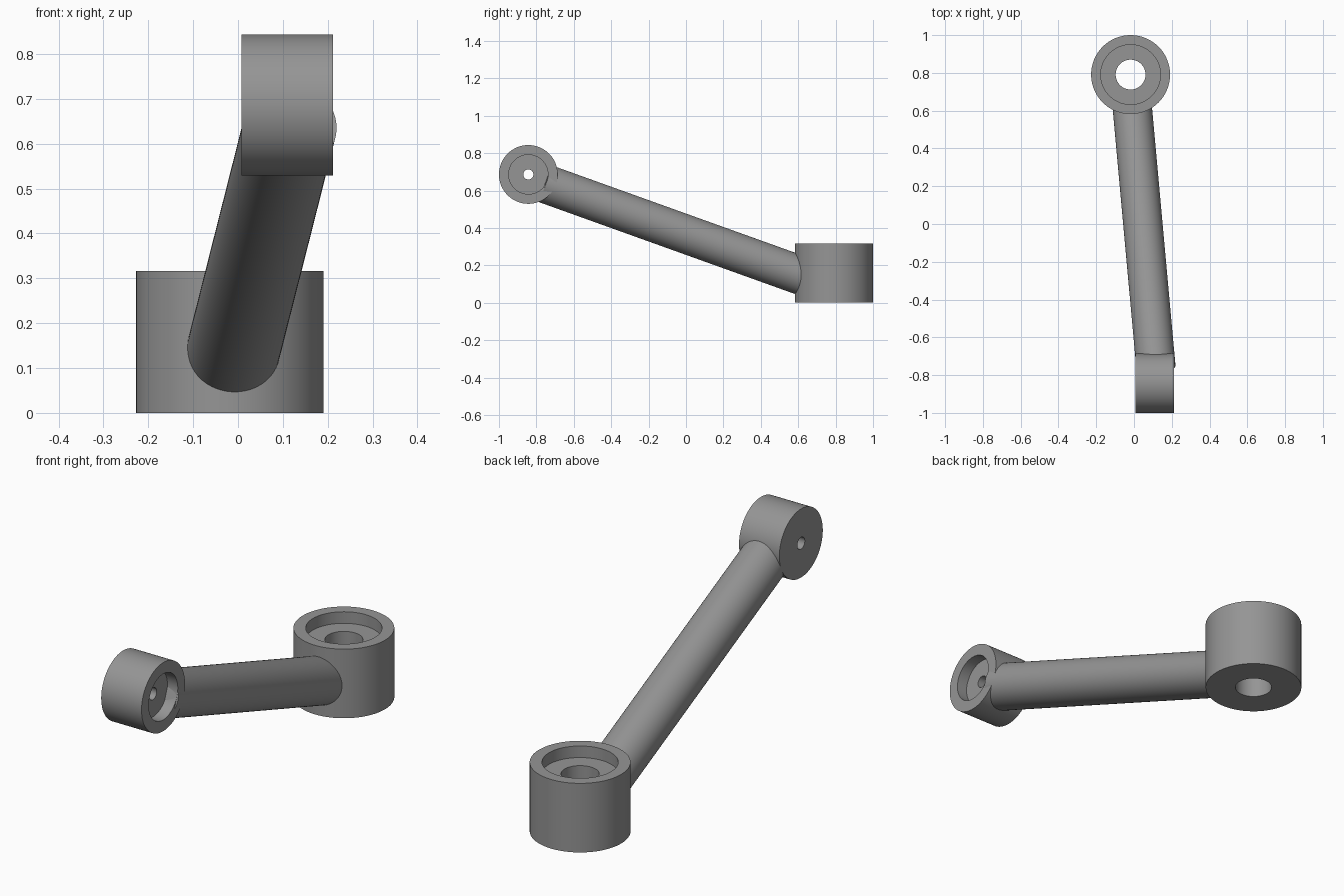
import bpy, bmesh, math
from mathutils import Matrix, Vector

if "Cube" in bpy.data.objects:
    bpy.data.objects.remove(bpy.data.objects["Cube"])

grey = bpy.data.materials.new("mid grey")
grey.diffuse_color = (0.30, 0.30, 0.30, 1)
grey.use_nodes = True
grey.node_tree.nodes["Principled BSDF"].inputs["Base Color"].default_value = grey.diffuse_color
SEGMENTS = 96


def finish(name, bm, matrix):
    bm.transform(matrix)
    bmesh.ops.recalc_face_normals(bm, faces=bm.faces)
    mesh = bpy.data.meshes.new(name)
    bm.to_mesh(mesh)
    bm.free()
    mesh.materials.append(grey)
    obj = bpy.data.objects.new(name, mesh)
    bpy.context.collection.objects.link(obj)
    bpy.ops.object.select_all(action='DESELECT')
    obj.select_set(True)
    bpy.context.view_layer.objects.active = obj
    bpy.ops.object.shade_smooth_by_angle(angle=math.radians(30))
    return obj


def hub(name, radius, height, recess_radius, recess_depth, hole_radius, matrix):
    """Cylinder with a through hole and a round recess in its top."""
    floor = height - recess_depth
    profile = [(hole_radius, 0), (radius, 0), (radius, height),
               (recess_radius, height), (recess_radius, floor), (hole_radius, floor)]
    bm = bmesh.new()
    rings = []
    for r, z in profile:
        rings.append([bm.verts.new((r * math.cos(a), r * math.sin(a), z))
                      for a in (2 * math.pi * i / SEGMENTS for i in range(SEGMENTS))])
    for k, ring in enumerate(rings):
        nxt = rings[(k + 1) % len(rings)]
        for i in range(SEGMENTS):
            j = (i + 1) % SEGMENTS
            bm.faces.new((ring[i], ring[j], nxt[j], nxt[i]))
    return finish(name, bm, matrix)


# Large upright hub at the back
hub("base_hub", 0.209, 0.316, 0.158, 0.053, 0.079,
    Matrix.Translation((-0.018, 0.791, 0)))

# Small hub at the front, lying on its side with the recess towards +x
hub("end_hub", 0.157, 0.204, 0.105, 0.052, 0.027,
    Matrix.Translation((0.008, -0.843, 0.686)) @ Matrix.Rotation(math.pi / 2, 4, 'Y'))

# Slanted round arm joining the hubs
start, end = Vector((-0.012, 0.65, 0.133)), Vector((0.116, -0.757, 0.638))
axis = end - start
bm = bmesh.new()
bmesh.ops.create_cone(bm, cap_ends=True, segments=SEGMENTS, radius1=0.104,
                      radius2=0.104, depth=axis.length)
finish("arm", bm, Matrix.Translation((start + end) / 2)
       @ axis.to_track_quat('Z', 'Y').to_matrix().to_4x4())
